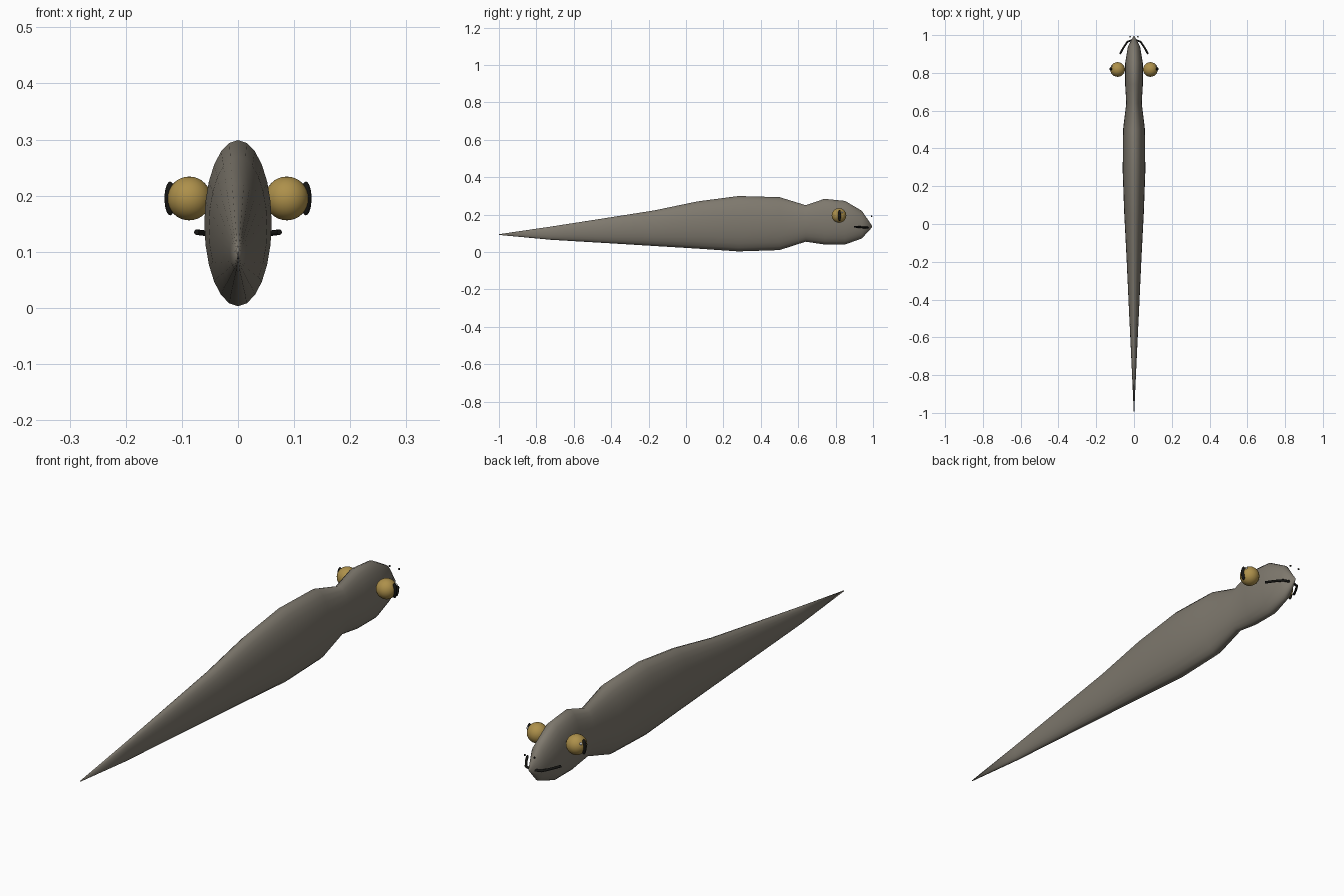
import bpy, bmesh, math
from mathutils import Vector

if "Cube" in bpy.data.objects:
    bpy.data.objects.remove(bpy.data.objects["Cube"])

def mat(name, col):
    m = bpy.data.materials.new(name)
    m.diffuse_color = (*col, 1)
    m.use_nodes = True
    m.node_tree.nodes["Principled BSDF"].inputs["Base Color"].default_value = m.diffuse_color
    return m

SKIN = mat("skin", (0.21, 0.19, 0.155))
GOLD = mat("gold", (0.42, 0.28, 0.07))
DARK = mat("dark", (0.008, 0.008, 0.007))
WHITE = mat("white", (0.9, 0.9, 0.9))

def finish(bm, name, material):
    bmesh.ops.recalc_face_normals(bm, faces=bm.faces)
    me = bpy.data.meshes.new(name)
    bm.to_mesh(me)
    bm.free()
    for p in me.polygons:
        p.use_smooth = True
    me.materials.append(material)
    ob = bpy.data.objects.new(name, me)
    bpy.context.collection.objects.link(ob)
    return ob

def loft(name, rings, material, n=24):
    """rings: (y, half width, top z, bottom z)"""
    bm = bmesh.new()
    loops = []
    for y, w, top, bot in rings:
        c, h = (top + bot) / 2, (top - bot) / 2
        loops.append([bm.verts.new((w * math.cos(a), y, c + h * math.sin(a)))
                      for a in (2 * math.pi * i / n for i in range(n))])
    for a, b in zip(loops, loops[1:]):
        for i in range(n):
            j = (i + 1) % n
            bm.faces.new((a[i], a[j], b[j], b[i]))
    bm.faces.new(loops[0])
    bm.faces.new(loops[-1])
    return finish(bm, name, material)

def ball(name, loc, scale, material, u=24, v=16):
    bm = bmesh.new()
    bmesh.ops.create_uvsphere(bm, u_segments=u, v_segments=v, radius=1)
    for vert in bm.verts:
        vert.co = Vector(loc) + Vector([a * s for a, s in zip(vert.co, scale)])
    return finish(bm, name, material)

# body from tail tip to snout
loft("body", [
    (-1.00, 0.001, 0.095, 0.091),
    (-0.72, 0.014, 0.136, 0.065),
    (-0.45, 0.027, 0.178, 0.049),
    (-0.17, 0.040, 0.222, 0.032),
    (0.06, 0.052, 0.270, 0.018),
    (0.28, 0.060, 0.299, 0.003),
    (0.50, 0.058, 0.293, 0.010),
    (0.64, 0.041, 0.250, 0.055),
    (0.74, 0.047, 0.284, 0.040),
    (0.85, 0.047, 0.273, 0.040),
    (0.94, 0.032, 0.220, 0.072),
    (0.995, 0.003, 0.140, 0.132),
], SKIN)

for s, side in ((1, "right"), (-1, "left")):
    # eyes with upright slit pupils and a small highlight
    ball(f"eye_{side}", (s * 0.087, 0.818, 0.195), (0.039,) * 3, GOLD)
    ball(f"pupil_{side}", (s * 0.121, 0.82, 0.195), (0.010, 0.009, 0.030), DARK)
    ball(f"eye_highlight_{side}", (s * 0.118, 0.835, 0.212), (0.005,) * 3, WHITE, 10, 8)
    # nostrils
    ball(f"nostril_{side}", (s * 0.021, 0.992, 0.190), (0.004,) * 3, DARK, 10, 8)
    # mouth line
    cu = bpy.data.curves.new(f"mouth_{side}", 'CURVE')
    cu.dimensions = '3D'
    cu.bevel_depth = 0.005
    cu.bevel_resolution = 2
    cu.use_fill_caps = True
    sp = cu.splines.new('POLY')
    pts = [(0.005, 0.975, 0.130), (0.035, 0.965, 0.130), (0.058, 0.930, 0.133), (0.074, 0.900, 0.135)]
    sp.points.add(len(pts) - 1)
    for p, (x, y, z) in zip(sp.points, pts):
        p.co = (s * x, y, z, 1)
    cu.materials.append(DARK)
    bpy.context.collection.objects.link(bpy.data.objects.new(f"mouth_{side}", cu))
